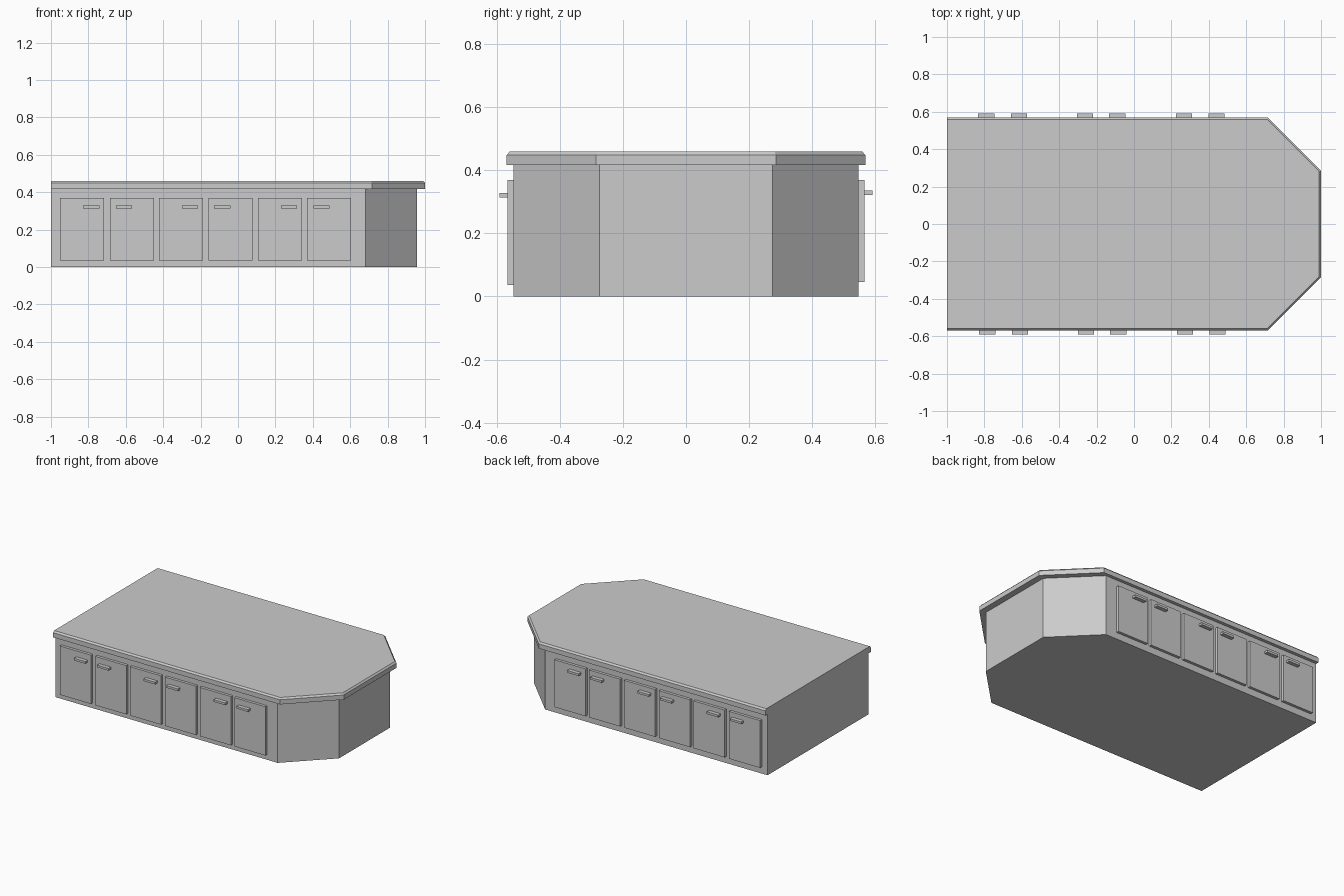
import bpy

if "Cube" in bpy.data.objects:
    bpy.data.objects.remove(bpy.data.objects["Cube"])

def mesh_object(name, verts, faces):
    me = bpy.data.meshes.new(name)
    me.from_pydata(verts, [], faces)
    me.update()
    ob = bpy.data.objects.new(name, me)
    bpy.context.collection.objects.link(ob)
    return ob

def outline(y, cx, xmax, cy):
    # rectangle with both right-hand corners cut off
    return [(-1, -y), (cx, -y), (xmax, -cy), (xmax, cy), (cx, y), (-1, y)]

def loft(name, rings):
    # stack of (outline, z) rings closed at bottom and top
    n = len(rings[0][0])
    verts = [(x, y, z) for pts, z in rings for x, y in pts]
    faces = [tuple(reversed(range(n)))]
    for r in range(len(rings) - 1):
        for i in range(n):
            j = (i + 1) % n
            faces.append((r*n + i, r*n + j, (r+1)*n + j, (r+1)*n + i))
    faces.append(tuple(range((len(rings) - 1) * n, len(rings) * n)))
    return mesh_object(name, verts, faces)

def box(name, x0, x1, y0, y1, z0, z1):
    y0, y1 = min(y0, y1), max(y0, y1)
    return loft(name, [([(x0, y0), (x1, y0), (x1, y1), (x0, y1)], z) for z in (z0, z1)])

# cabinet body
body = outline(0.547, 0.683, 0.957, 0.274)
loft("cabinet_body", [(body, 0), (body, 0.417)])

# countertop with a small chamfer along its overhanging edges
edge = outline(0.569, 0.716, 1.0, 0.285)
top = outline(0.559, 0.712, 0.99, 0.281)
loft("countertop", [(edge, 0.417), (edge, 0.449), (top, 0.46)])

# three pairs of doors with handles on each long side
door_x = [-0.952, -0.684, -0.422, -0.157, 0.107, 0.369]
handle_x = [-0.828, -0.653, -0.300, -0.128, 0.229, 0.403]
for side, s, dx, door_z, handle_z in (("front", -1, 0, 0.036, 0.314),
                                      ("back", 1, -0.005, 0.046, 0.322)):
    for i, (d, h) in enumerate(zip(door_x, handle_x), 1):
        box(f"{side}_door_{i}", d + dx, d + dx + 0.235, s*0.545, s*0.566, door_z, 0.37)
        box(f"{side}_handle_{i}", h + dx, h + dx + 0.087, s*0.564, s*0.592,
            handle_z, handle_z + 0.015)
